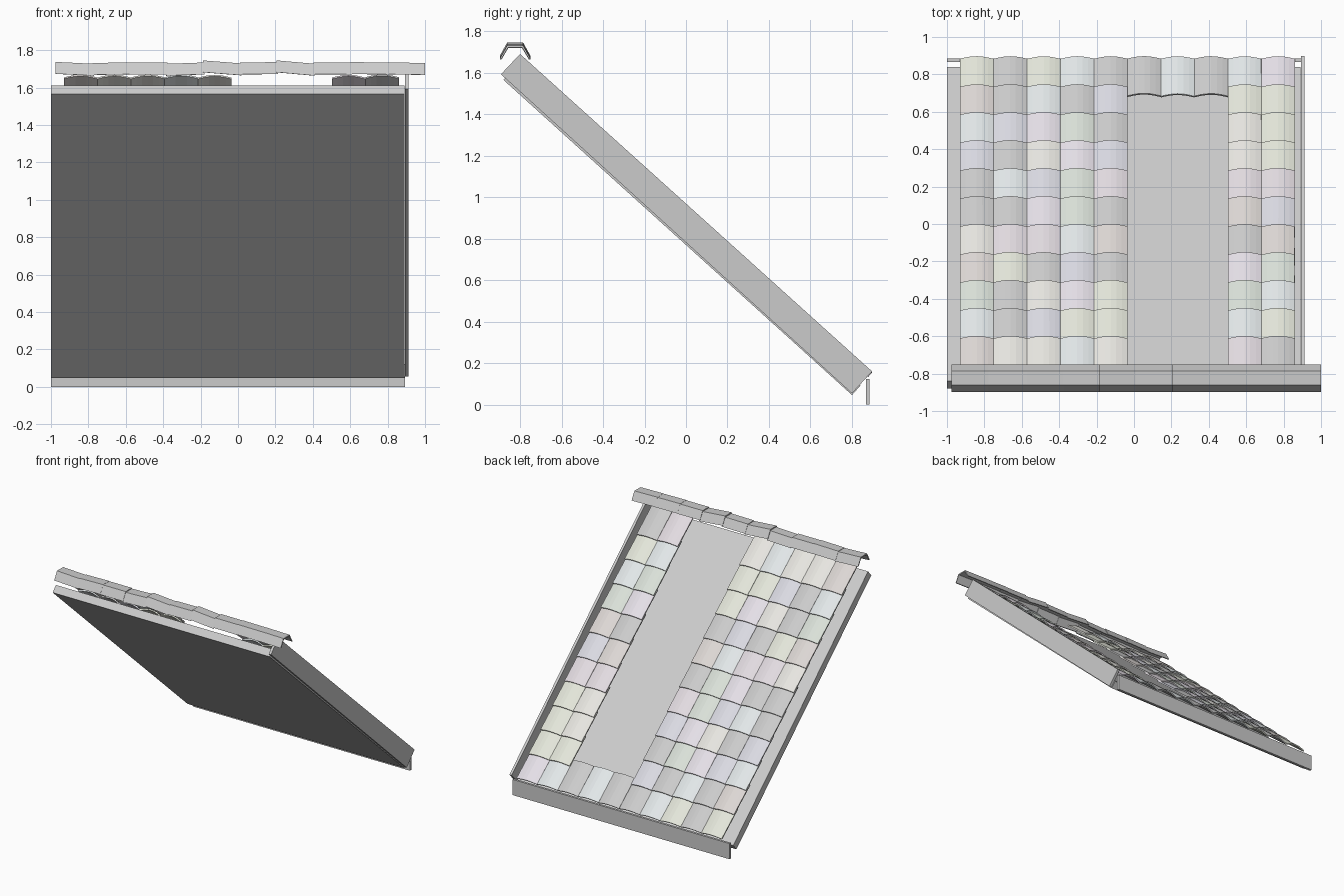
import bpy, math, random
from mathutils import Vector, Matrix

if "Cube" in bpy.data.objects:
    bpy.data.objects.remove(bpy.data.objects["Cube"])

random.seed(7)


def mesh_object(name, verts, faces, mat=None):
    me = bpy.data.meshes.new(name)
    me.from_pydata(verts, [], faces)
    ob = bpy.data.objects.new(name, me)
    bpy.context.collection.objects.link(ob)
    if mat:
        me.materials.append(mat)
    return ob


def extrude_x(name, profile, x0, x1, dz0=0.0, dz1=0.0):
    """Solid made from a (y, z) outline swept along x; ends may be shifted in z."""
    n = len(profile)
    verts = [(x0, y, z + dz0) for y, z in profile] + [(x1, y, z + dz1) for y, z in profile]
    faces = [(i, i + n, (i + 1) % n + n, (i + 1) % n) for i in range(n)]
    faces += [tuple(range(n)), tuple(reversed(range(n, 2 * n)))]
    return mesh_object(name, verts, faces)


# roof deck, side trim board and eave fascia
extrude_x("roof_deck", [(-0.88, 1.565), (0.80, 0.046), (0.84, 0.091), (-0.84, 1.61)], -1.0, 0.89)
extrude_x("side_trim", [(-0.892, 1.592), (0.80, 0.054), (0.897, 0.16), (-0.80, 1.69)], 0.892, 0.912)
extrude_x("eave_fascia", [(0.867, 0.0), (0.885, 0.0), (0.885, 0.123), (0.867, 0.123)], -1.0, 0.892)

# slope frame: local x across, local y down the slope, local z outward
down = Vector((0, 1.68, -1.519)).normalized()
out = Vector((0, -down.z, down.y))
slope = Matrix((Vector((1, 0, 0)), down, out)).transposed().to_4x4()

# pale tile colours
tints = [(.80, .80, .80), (.80, .80, .80), (.78, .78, .78), (.76, .80, .81), (.78, .74, .80), (.77, .79, .70),
         (.76, .71, .75), (.70, .70, .76), (.70, .75, .69), (.72, .68, .66), (.80, .79, .75)]
mats = []
for i, c in enumerate(tints):
    m = bpy.data.materials.new("tile_tint_%d" % i)
    m.diffuse_color = (*c, 1)
    m.use_nodes = True
    m.node_tree.nodes["Principled BSDF"].inputs["Base Color"].default_value = m.diffuse_color
    mats.append(m)

# arched tiles: shallow hump across, slightly tilted so rows overlap
W, L, SEG, THICK = 0.179, 0.257, 6, 0.01


def tile(name, x, y_low):
    verts = []
    for depth in (0.0, THICK):
        for v, lift in ((-L, 0.052), (0.0, 0.066)):
            for i in range(SEG + 1):
                t = i / SEG
                verts.append((W * (t - 0.5), v, lift + 0.02 * math.sin(math.pi * t) - depth))
    n = SEG + 1
    faces = []
    for i in range(SEG):
        a, b, c, d = i, i + n, i + 2 * n, i + 3 * n
        faces += [(a, b, b + 1, a + 1)[::-1], (c, c + 1, d + 1, d)[::-1],
                  (a, a + 1, c + 1, c)[::-1], (b, d, d + 1, b + 1)[::-1]]
    s = SEG
    faces += [(0, 2 * n, 3 * n, n)[::-1], (s, s + n, s + 3 * n, s + 2 * n)[::-1]]
    ob = mesh_object(name, verts, faces, random.choice(mats))
    deck_y = y_low - 0.08 * out.y                      # foot of the lower edge on the deck
    deck_z = 1.61 - (deck_y + 0.84) * 1.519 / 1.68
    jitter = (Matrix.Rotation(random.uniform(-.012, .012), 4, 'Y')
              @ Matrix.Rotation(random.uniform(-.012, .012), 4, 'X'))
    ob.matrix_world = Matrix.Translation((x, deck_y, deck_z)) @ slope @ jitter
    return ob


for row in range(11):
    for col in range(10):
        if row > 0 and 5 <= col <= 7:                  # bare strip above the eave row
            continue
        tile("roof_tile_%d_%d" % (row, col), -0.93 + W * (col + 0.5), 0.893 - 0.1495 * row)

# ridge caps, each a thin folded channel with a slight tilt
outer = [(-0.897, 1.67), (-0.862, 1.733), (-0.785, 1.733), (-0.75, 1.67)]
inner = [(-0.757, 1.669), (-0.79, 1.724), (-0.857, 1.724), (-0.889, 1.669)]
tilts = [(.004, -.006), (-.002, .002), (0, 0), (-.006, .001), (.012, -.004),
         (.001, .003), (.012, -.006), (.002, .001), (.003, .001), (.002, -.002)]
for i, (a, b) in enumerate(tilts):
    x0 = -0.975 + 0.197 * i
    extrude_x("ridge_cap_%d" % i, outer + inner, x0, min(x0 + 0.205, 1.0), a, b)
